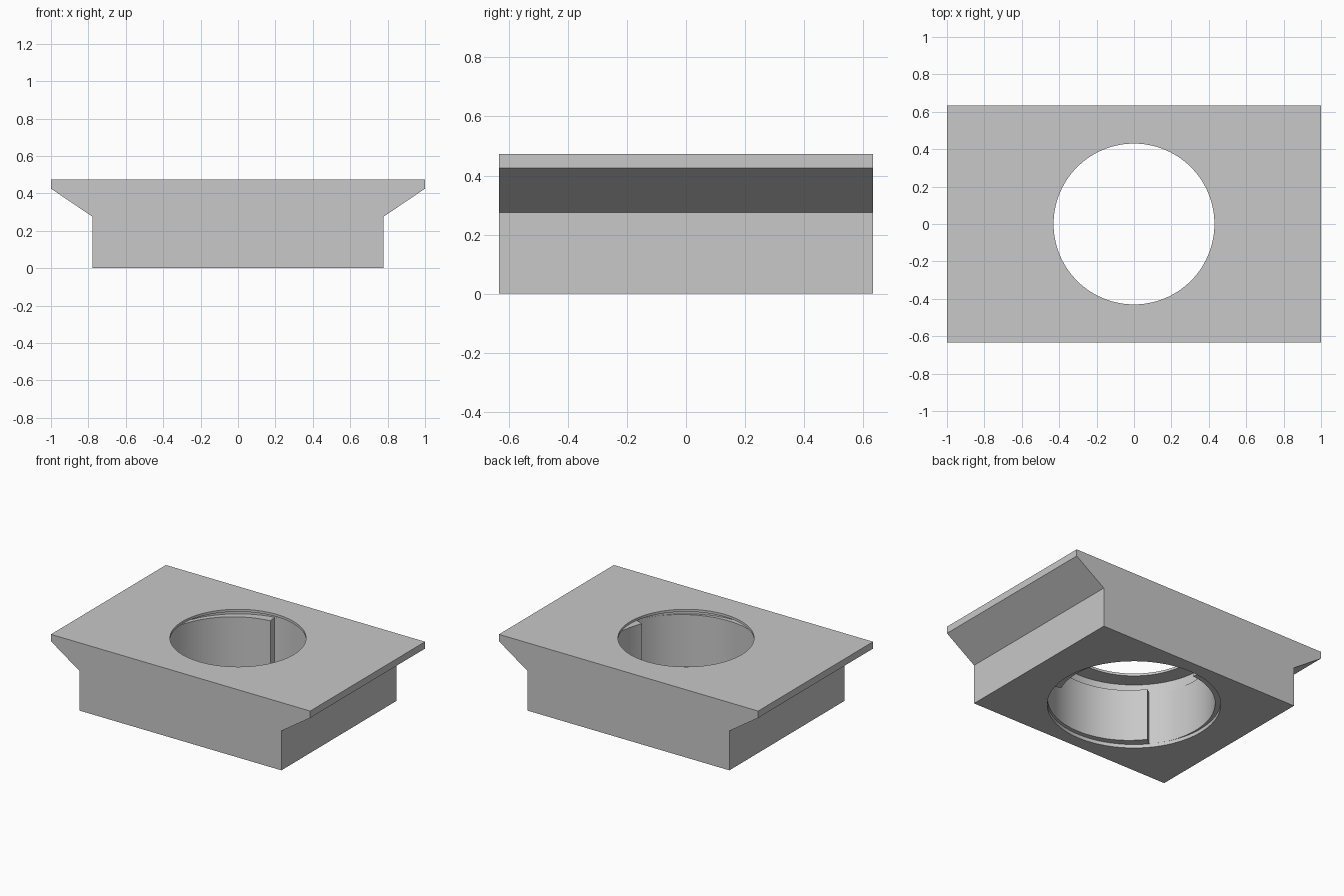
import bpy
import bmesh
from math import cos, sin, radians

if "Cube" in bpy.data.objects:
    bpy.data.objects.remove(bpy.data.objects["Cube"], do_unlink=True)

HALF_DEPTH = 0.633
BORE, LIP, CAM = 0.544, 0.43, 0.485   # chamber, top opening and cam radii
CAM_START, CAM_SPAN = 100, 105        # degrees

grey = bpy.data.materials.new("light_grey")
grey.use_nodes = True
colour = (0.58, 0.58, 0.58, 1)
grey.diffuse_color = colour
grey.node_tree.nodes["Principled BSDF"].inputs["Base Color"].default_value = colour


def make_object(name, bm):
    bmesh.ops.recalc_face_normals(bm, faces=bm.faces)
    mesh = bpy.data.meshes.new(name)
    bm.to_mesh(mesh)
    bm.free()
    obj = bpy.data.objects.new(name, mesh)
    bpy.context.collection.objects.link(obj)
    mesh.materials.append(grey)
    return obj


# Block with flared side flanges: mirrored profile extruded front to back
half = [(0.778, 0), (0.778, 0.275), (1, 0.425), (1, 0.473)]
profile = half + [(-x, z) for x, z in reversed(half)]
bm = bmesh.new()
face = bm.faces.new([bm.verts.new((x, -HALF_DEPTH, z)) for x, z in profile])
extruded = bmesh.ops.extrude_face_region(bm, geom=[face])["geom"]
bmesh.ops.translate(bm, vec=(0, 2 * HALF_DEPTH, 0),
                    verts=[v for v in extruded if isinstance(v, bmesh.types.BMVert)])
block = make_object("flanged_block", bm)


# Bore cutter: stacked rings, with three tapering cams on the inner wall
def cam_radius(offset):
    return min(CAM + (BORE - CAM) * offset / CAM_SPAN, BORE - 0.0005)


offsets = [3 * i for i in range(40)] + [119.9]
steps = [(CAM_START + 120 * k + a, cam_radius(a)) for k in range(3) for a in offsets]
levels = [(-0.1, BORE), (0.025, BORE), (0.025, None), (0.388, None),
          (0.388, BORE), (0.456, BORE), (0.456, LIP), (0.6, LIP)]
bm = bmesh.new()
rings = []
for z, fixed in levels:
    rings.append([bm.verts.new(((fixed or r) * cos(radians(a)),
                                (fixed or r) * sin(radians(a)), z)) for a, r in steps])
count = len(steps)
for low, high in zip(rings, rings[1:]):
    for i in range(count):
        j = (i + 1) % count
        bm.faces.new((low[i], low[j], high[j], high[i]))
bm.faces.new(rings[0])
bm.faces.new(rings[-1])
cutter = make_object("bore_cutter", bm)
cutter.hide_render = True

# Cut the bore, then drop the cutter
cut = block.modifiers.new("bore", "BOOLEAN")
cut.operation = "DIFFERENCE"
cut.solver = "EXACT"
cut.object = cutter
bpy.ops.object.select_all(action="DESELECT")
bpy.context.view_layer.objects.active = block
block.select_set(True)
bpy.ops.object.modifier_apply(modifier=cut.name)
bpy.data.objects.remove(cutter, do_unlink=True)
bpy.ops.object.shade_smooth_by_angle(angle=radians(30))
